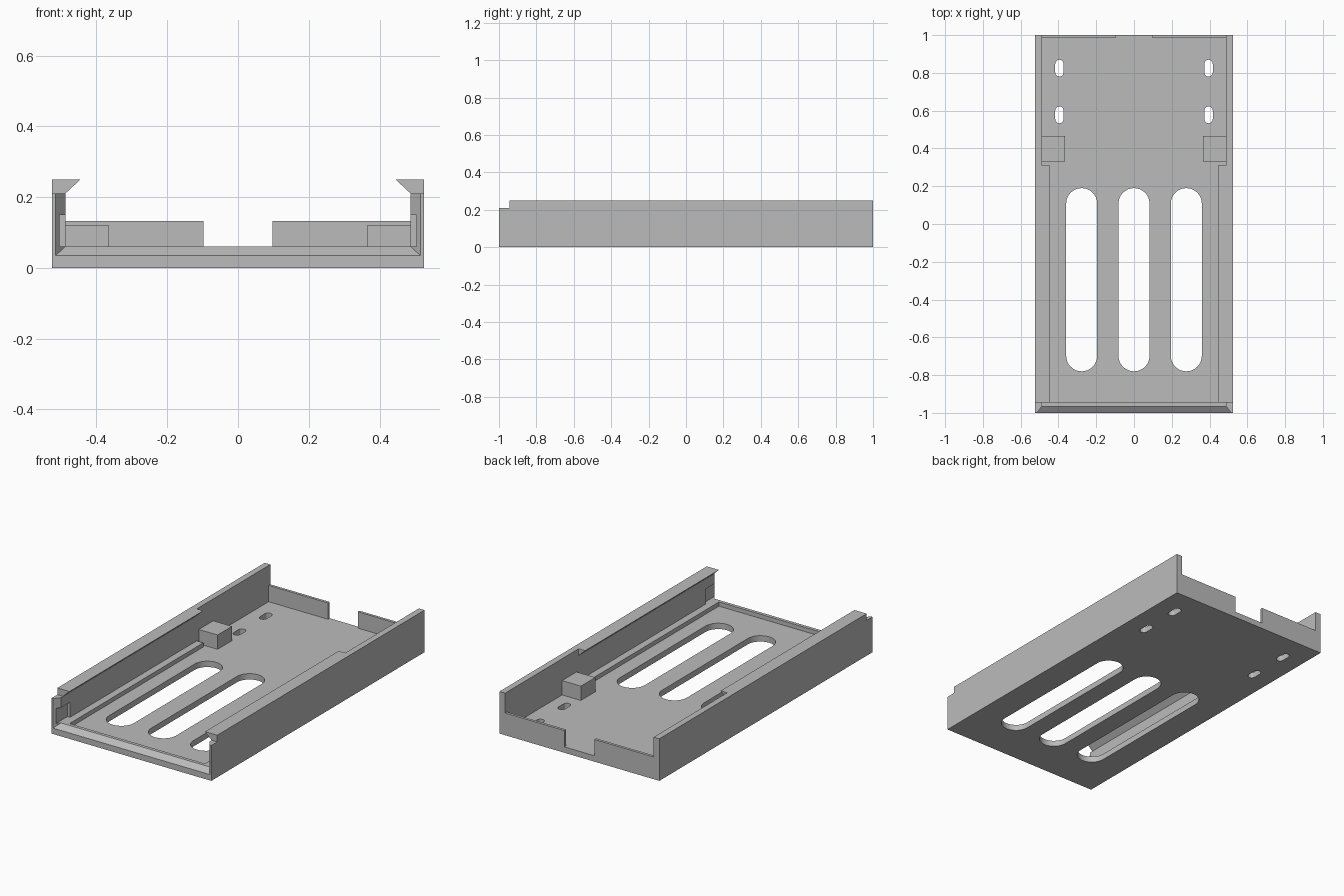
import bpy, bmesh, math

if "Cube" in bpy.data.objects:
    bpy.data.objects.remove(bpy.data.objects["Cube"], do_unlink=True)

grey = bpy.data.materials.new("plain grey")
grey.use_nodes = True
grey.diffuse_color = (0.5, 0.5, 0.5, 1)
grey.node_tree.nodes["Principled BSDF"].inputs["Base Color"].default_value = (0.5, 0.5, 0.5, 1)

W, L = 0.525, 1.0            # half width, half length
FLOOR, RIM = 0.035, 0.06     # floor top, raised rim top
SHOULDER, TOP = 0.21, 0.25   # front shoulder and wall top
INNER, LIP = 0.488, 0.445    # wall inner face, lip edge
FRONT, LIP_END = -0.945, 0.31


def place(axis, p, q, d):
    """Put profile point (p, q) at depth d along the axis."""
    return {"x": (d, p, q), "y": (p, d, q), "z": (p, q, d)}[axis]


def prism(name, axis, outlines, start, end, side=1):
    """Extrude one or more outlines along an axis, mirrored in x if side is -1."""
    bm = bmesh.new()
    for outline in outlines:
        rings = []
        for d in (start, end):
            pts = [place(axis, p, q, d) for p, q in outline]
            rings.append([bm.verts.new((x * side, y, z)) for x, y, z in pts])
        a, b = rings
        bm.faces.new(a)
        bm.faces.new(b[::-1])
        for i in range(len(a)):
            j = (i + 1) % len(a)
            bm.faces.new((a[i], b[i], b[j], a[j]))
    bmesh.ops.recalc_face_normals(bm, faces=bm.faces)
    mesh = bpy.data.meshes.new(name)
    bm.to_mesh(mesh)
    bm.free()
    mesh.materials.append(grey)
    obj = bpy.data.objects.new(name, mesh)
    bpy.context.collection.objects.link(obj)
    return obj


def box(name, x0, x1, y0, y1, z0, z1, side=1):
    return prism(name, "z", [[(x0, y0), (x1, y0), (x1, y1), (x0, y1)]], z0, z1, side)


def slot(cx, y0, y1, r, steps):
    """Outline of a slot with round ends."""
    pts = []
    for cy, first in ((y1 - r, 0), (y0 + r, math.pi)):
        for i in range(steps + 1):
            t = first + math.pi * i / steps
            pts.append((cx + r * math.cos(t), cy + r * math.sin(t)))
    return pts


def cut(obj, cutter):
    cutter.hide_render = True
    mod = obj.modifiers.new("cut", "BOOLEAN")
    mod.operation, mod.solver, mod.object = "DIFFERENCE", "EXACT", cutter
    bpy.context.view_layer.objects.active = obj
    bpy.ops.object.modifier_apply(modifier=mod.name)
    bpy.data.objects.remove(cutter, do_unlink=True)


# Floor with three long vents and four screw slots
floor = box("floor", -W, W, -L, L, 0, FLOOR)
holes = [slot(x, -0.78, 0.19, 0.082, 16) for x in (-0.277, 0, 0.277)]
holes += [slot(x, y - 0.045, y + 0.045, 0.022, 6) for x in (-0.395, 0.395) for y in (0.578, 0.825)]
cut(floor, prism("hole_cutter", "z", holes, -0.1, 0.1))

# Front rim with its sloped face
prism("front_rim", "x", [[(-L, FLOOR), (-0.965, RIM), (FRONT, RIM), (FRONT, FLOOR)]], -0.515, 0.515)

for label, s in (("left", 1), ("right", -1)):
    # Side wall, flared at the front, with a latch pocket
    outline = [(W, -L), (0.515, -L), (INNER, -0.965), (INNER, L), (W, L)]
    wall = prism(label + "_wall", "z", [outline], FLOOR, SHOULDER, s)
    cut(wall, box("pocket_cutter", 0.45, 0.505, -1.1, -0.88, RIM, 0.15, s))

    # Wall top with overhanging lip, then the plain rear part
    lip = [(W, SHOULDER), (W, TOP), (LIP, TOP), (INNER, SHOULDER)]
    prism(label + "_lip", "y", [lip], FRONT, LIP_END, s)
    box(label + "_wall_top", INNER, W, LIP_END, L, SHOULDER, TOP, s)

    # Floor ledge, stop block and rear wall
    box(label + "_ledge", LIP, INNER, FRONT, LIP_END, FLOOR, RIM, s)
    box(label + "_stop_block", 0.365, INNER, 0.33, 0.465, FLOOR, 0.12, s)
    box(label + "_rear_wall", 0.098, INNER, 0.984, L, FLOOR, 0.132, s)

# Smooth the rounded slot ends only
bpy.ops.object.select_all(action="DESELECT")
floor.select_set(True)
bpy.context.view_layer.objects.active = floor
bpy.ops.object.shade_smooth_by_angle(angle=math.radians(20))
